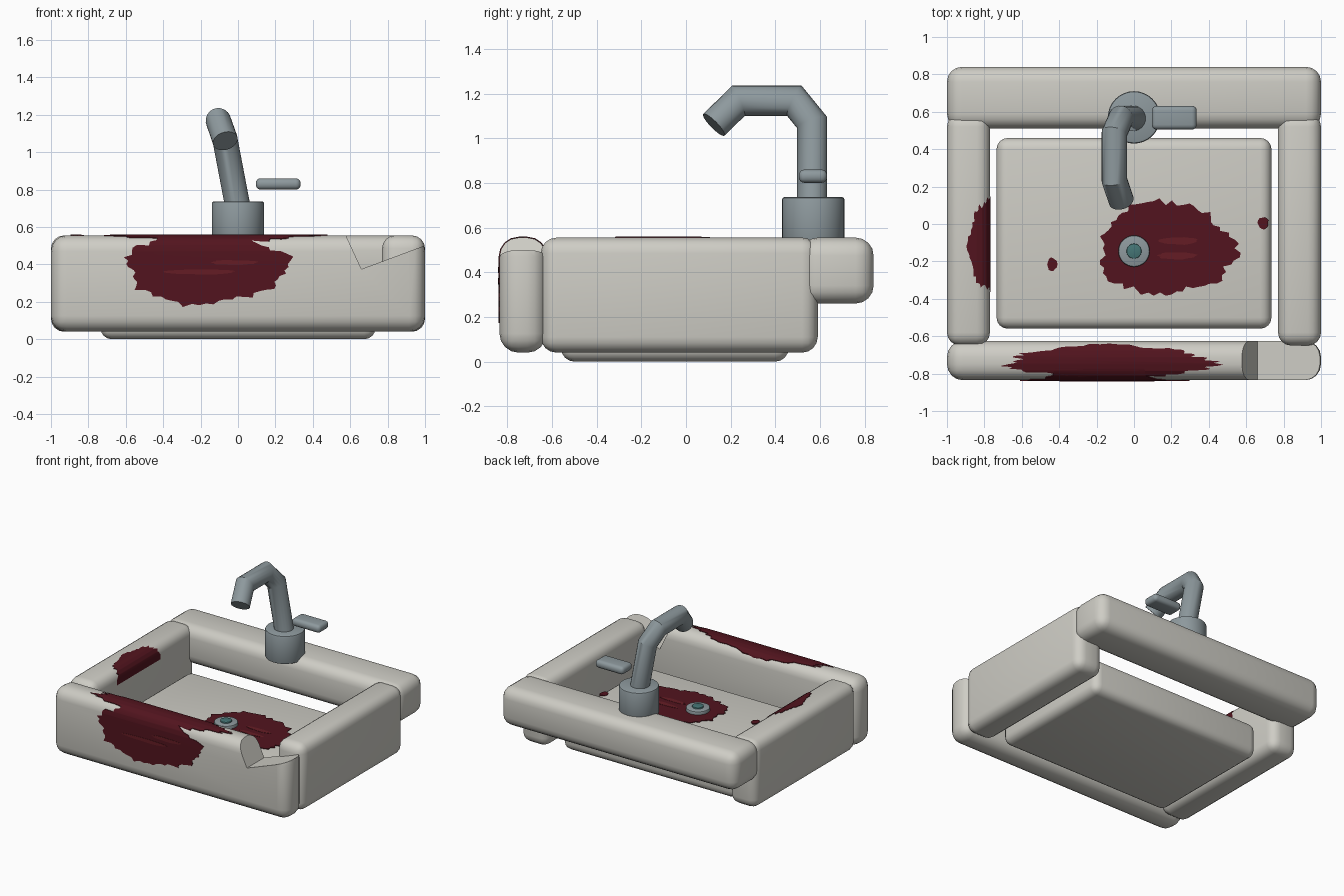
import bpy, bmesh, math, random
from mathutils import Vector

if "Cube" in bpy.data.objects:
    bpy.data.objects.remove(bpy.data.objects["Cube"])


def material(name, r, g, b):
    m = bpy.data.materials.new(name)
    m.diffuse_color = (r, g, b, 1)
    m.use_nodes = True
    m.node_tree.nodes["Principled BSDF"].inputs["Base Color"].default_value = m.diffuse_color
    return m


CERAMIC = material("ceramic", 0.62, 0.61, 0.56)
METAL = material("metal", 0.27, 0.32, 0.34)
TEAL = material("plug_teal", 0.06, 0.18, 0.18)
RED = material("stain_red", 0.085, 0.007, 0.013)
BRIGHT = material("streak_red", 0.13, 0.012, 0.018)


def finish(name, bm, mat=None, smooth=True):
    bmesh.ops.recalc_face_normals(bm, faces=bm.faces)
    me = bpy.data.meshes.new(name)
    bm.to_mesh(me)
    bm.free()
    ob = bpy.data.objects.new(name, me)
    bpy.context.collection.objects.link(ob)
    if mat:
        me.materials.append(mat)
    if smooth:
        shade(ob)
    return ob


def shade(ob):
    bpy.ops.object.select_all(action='DESELECT')
    ob.select_set(True)
    bpy.context.view_layer.objects.active = ob
    bpy.ops.object.shade_smooth_by_angle(angle=math.radians(35))


def box(name, lo, hi, radius, mat, grow=0.0):
    """Rounded box between two corners, optionally inflated."""
    bm = bmesh.new()
    bmesh.ops.create_cube(bm, size=1)
    for v in bm.verts:
        v.co = [(l + h) / 2 + c * (h - l + 2 * grow) for l, h, c in zip(lo, hi, v.co)]
    bmesh.ops.bevel(bm, geom=bm.edges[:], offset=radius + grow, segments=4,
                    profile=0.5, affect='EDGES')
    return finish(name, bm, mat)


def prism(name, pts, axis, a, b, mat=None):
    """Extrude a 2D outline along y (outline in xz) or z (outline in xy)."""
    def place(p, t):
        return (p[0], t, p[1]) if axis == 'y' else (p[0], p[1], t)
    bm = bmesh.new()
    rings = [[bm.verts.new(place(p, t)) for p in pts] for t in (a, b)]
    for r in rings:
        bm.faces.new(r)
    for i in range(len(pts)):
        j = (i + 1) % len(pts)
        bm.faces.new((rings[0][i], rings[0][j], rings[1][j], rings[1][i]))
    return finish(name, bm, mat, False)


def blob(cx, cy, rx, ry, seed, n=72, jag=0.07):
    """Ragged elliptical splash outline."""
    rnd = random.Random(seed)
    ph = [rnd.uniform(0, 6.28) for _ in range(3)]
    pts = []
    for i in range(n):
        t = math.tau * i / n
        k = 0.95 + 0.05 * math.sin(3 * t + ph[0]) + 0.04 * math.sin(7 * t + ph[1])
        k += rnd.uniform(-jag, jag)
        pts.append((cx + rx * k * math.cos(t), cy + ry * k * math.sin(t)))
    return pts


def boolean(ob, cutter, op):
    m = ob.modifiers.new("cut", 'BOOLEAN')
    m.operation, m.object, m.solver = op, cutter, 'EXACT'
    bpy.context.view_layer.objects.active = ob
    bpy.ops.object.modifier_apply(modifier="cut")
    bpy.data.objects.remove(cutter)
    shade(ob)


def cylinder(name, x, y, z0, z1, r, mat, bevel):
    bm = bmesh.new()
    bmesh.ops.create_cone(bm, cap_ends=True, segments=32, radius1=r, radius2=r, depth=z1 - z0)
    bmesh.ops.translate(bm, vec=(x, y, (z0 + z1) / 2), verts=bm.verts)
    rims = [e for e in bm.edges if abs(e.verts[0].co.z - e.verts[1].co.z) < 1e-5]
    bmesh.ops.bevel(bm, geom=rims, offset=bevel, segments=2, profile=0.5, affect='EDGES')
    return finish(name, bm, mat)


def pipe(name, path, r, mat, n=20):
    """Round tube with mitred joints."""
    path = [Vector(p) for p in path]
    dirs = [(b - a).normalized() for a, b in zip(path, path[1:])]
    side = dirs[0].orthogonal().normalized()
    up = dirs[0].cross(side)
    ring = [path[0] + r * (side * math.cos(math.tau * i / n) + up * math.sin(math.tau * i / n))
            for i in range(n)]
    bm = bmesh.new()
    rings = [[bm.verts.new(p) for p in ring]]
    for k, d in enumerate(dirs):
        p = path[k + 1]
        nrm = d + dirs[k + 1] if k + 1 < len(dirs) else d
        ring = [q + d * ((p - q).dot(nrm) / d.dot(nrm)) for q in ring]
        rings.append([bm.verts.new(q) for q in ring])
    for a, b in zip(rings, rings[1:]):
        for i in range(n):
            j = (i + 1) % n
            bm.faces.new((a[i], a[j], b[j], b[i]))
    bm.faces.new(rings[0])
    bm.faces.new(rings[-1])
    return finish(name, bm, mat)


# Basin slab and walls
FRONT = ((-1, -0.835, 0.04), (1, -0.625, 0.555), 0.085)
LEFT = ((-1, -0.65, 0.04), (-0.77, 0.59, 0.555), 0.07)
box("basin_floor", (-0.735, -0.56, 0), (0.735, 0.46, 0.265), 0.06, CERAMIC)
front = box("front_wall", *FRONT, CERAMIC)
box("left_wall", *LEFT, CERAMIC)
box("right_wall", (0.77, -0.65, 0.04), (1, 0.59, 0.555), 0.07, CERAMIC)
box("back_ledge", (-1, 0.51, 0.26), (1, 0.84, 0.555), 0.08, CERAMIC)

# Broken chip in the front wall
chip = prism("chip_cutter", [(0.57, 0.57), (0.66, 0.375), (1.05, 0.52), (1.05, 0.7), (0.57, 0.7)],
             'y', -0.9, -0.55)
boolean(front, chip, 'DIFFERENCE')

# Faucet
cylinder("faucet_base", 0, 0.57, 0.52, 0.737, 0.14, METAL, 0.012)
pipe("faucet_spout", [(0.01, 0.565, 0.65), (-0.07, 0.565, 1.07), (-0.105, 0.485, 1.168),
                      (-0.105, 0.235, 1.168), (-0.068, 0.125, 1.06)], 0.068, METAL)
box("faucet_handle", (0.095, 0.505, 0.80), (0.335, 0.632, 0.86), 0.026, METAL)

# Drain
cylinder("drain_flange", 0, -0.145, 0.25, 0.295, 0.084, METAL, 0.008)
cylinder("drain_plug", 0, -0.145, 0.26, 0.305, 0.04, TEAL, 0.004)


# Splashes that wrap the walls: inflated wall skin intersected with a ragged prism
def wall_stain(name, wall, outline, axis, a, b, mat=RED, grow=0.004):
    ob = box(name, *wall, mat, grow)
    boolean(ob, prism(name + "_cutter", outline, axis, a, b), 'INTERSECT')


wall_stain("front_stain", FRONT, blob(-0.17, 0.385, 0.45, 0.205, 4), 'y', -0.9, -0.77)
wall_stain("rim_stain", FRONT, blob(-0.13, -0.735, 0.57, 0.09, 9), 'z', 0.49, 0.6)
wall_stain("left_stain", LEFT, blob(-0.775, -0.115, 0.11, 0.26, 5), 'z', 0.45, 0.6)
for i, (x, z, w) in enumerate([(-0.2, 0.36, 0.2), (-0.02, 0.41, 0.13)]):
    wall_stain(f"front_streak_{i}", FRONT, blob(x, z, w, 0.014, i, 24), 'y', -0.9, -0.8,
               BRIGHT, 0.006)

# Splashes on the basin floor
prism("floor_stain", blob(0.17, -0.13, 0.38, 0.26, 7), 'z', 0.255, 0.27, RED)
prism("floor_drop_right", blob(0.69, 0.005, 0.03, 0.034, 2, 14), 'z', 0.24, 0.268, RED)
prism("floor_drop_left", blob(-0.437, -0.215, 0.028, 0.038, 3, 14), 'z', 0.255, 0.27, RED)
for i, (x, y, w) in enumerate([(0.24, -0.09, 0.11), (0.23, -0.17, 0.11)]):
    prism(f"floor_streak_{i}", blob(x, y, w, 0.02, i, 24), 'z', 0.26, 0.272, BRIGHT)
